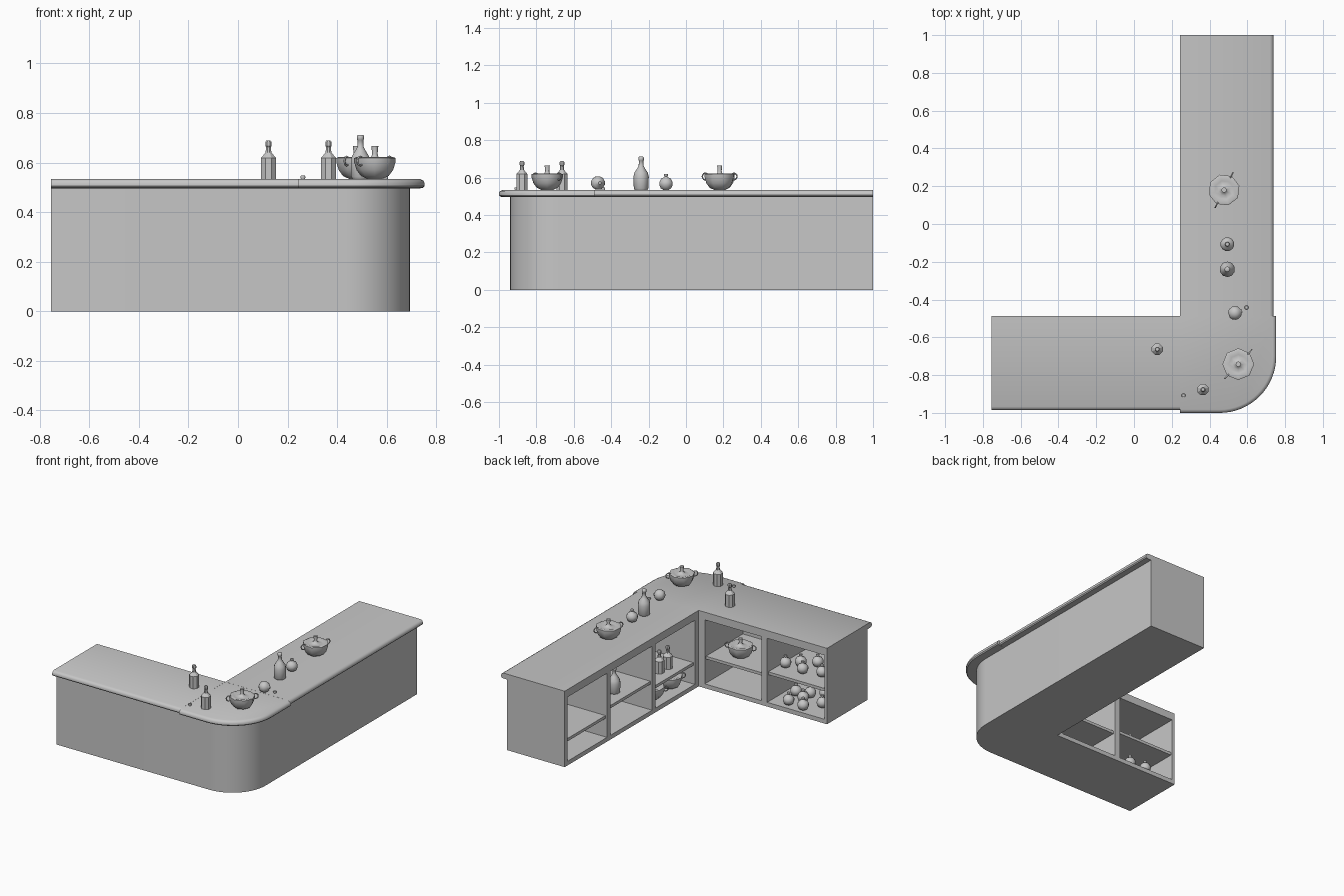
import bpy, bmesh, math
from mathutils import Matrix, Vector

old = bpy.data.objects.get("Cube")
if old:
    bpy.data.objects.remove(old)

GREY = (0.57, 0.57, 0.57, 1)
grey = bpy.data.materials.new("light grey")
grey.use_nodes = True
grey.diffuse_color = GREY
grey.node_tree.nodes["Principled BSDF"].inputs["Base Color"].default_value = GREY


def finish(name, bm, angle=35):
    bmesh.ops.recalc_face_normals(bm, faces=bm.faces)
    mesh = bpy.data.meshes.new(name)
    bm.to_mesh(mesh)
    bm.free()
    mesh.materials.append(grey)
    mesh.shade_smooth()
    mesh.set_sharp_from_angle(angle=math.radians(angle))
    obj = bpy.data.objects.new(name, mesh)
    bpy.context.collection.objects.link(obj)
    return obj


def loft(bm, rings):
    """Join rings of points with quads and cap both ends."""
    loops = [[bm.verts.new(p) for p in ring] for ring in rings]
    n = len(loops[0])
    for a, b in zip(loops, loops[1:]):
        for i in range(n):
            j = (i + 1) % n
            bm.faces.new((a[i], a[j], b[j], b[i]))
    bm.faces.new(loops[0][::-1])
    bm.faces.new(loops[-1])


def add_box(bm, x0, x1, y0, y1, z0, z1):
    size = Matrix.Diagonal((x1 - x0, y1 - y0, z1 - z0, 1))
    mid = Vector((x0 + x1, y0 + y1, z0 + z1)) / 2
    bmesh.ops.create_cube(bm, size=1, matrix=Matrix.Translation(mid) @ size)


def corner_arc(right, front, radius, steps=16):
    cx, cy = right - radius, front + radius
    turn = [math.pi / 2 * (i / steps - 1) for i in range(steps + 1)]
    return [(cx + radius * math.cos(t), cy + radius * math.sin(t)) for t in turn]


# Main dimensions
LEFT, IN_X, IN_Y, BACK = -0.755, 0.243, -0.488, 1.0
BODY_X, BODY_Y = 0.693, -0.94

# Cabinet body: L footprint with one round corner
outline = [(LEFT, IN_Y), (LEFT, BODY_Y)] + corner_arc(BODY_X, BODY_Y, 0.26)
outline += [(BODY_X, BACK), (IN_X, BACK), (IN_X, IN_Y)]
bm = bmesh.new()
loft(bm, [[(x, y, z) for x, y in outline] for z in (0, 0.5)])
body = finish("cabinet_body", bm)

# Open compartments: range along the wing and shelf height
front_cells = [(-0.735, -0.29, 0.24), (-0.246, 0.195, 0.22)]
side_cells = [(0.53, 0.97, 0.18), (0.03, 0.49, 0.23), (-0.445, -0.01, 0.18)]
bm = bmesh.new()
for a, b, _ in front_cells:
    add_box(bm, a, b, BODY_Y + 0.03, IN_Y + 0.02, 0.03, 0.48)
for a, b, _ in side_cells:
    add_box(bm, IN_X - 0.02, BODY_X - 0.03, a, b, 0.03, 0.48)
cutter = finish("compartment_cutter", bm)
cutter.hide_render = True
cut = body.modifiers.new("compartments", 'BOOLEAN')
cut.operation = 'DIFFERENCE'
cut.solver = 'EXACT'
cut.object = cutter
bpy.context.view_layer.objects.active = body
body.select_set(True)
bpy.ops.object.modifier_apply(modifier=cut.name)
bpy.ops.object.shade_smooth_by_angle(angle=math.radians(35))
bpy.data.objects.remove(cutter)

# Shelves
for a, b, z in front_cells:
    bm = bmesh.new()
    add_box(bm, a, b, BODY_Y + 0.03, IN_Y - 0.012, z - 0.02, z)
    finish("front_wing_shelf", bm)
for a, b, z in side_cells:
    bm = bmesh.new()
    add_box(bm, IN_X + 0.012, BODY_X - 0.03, a, b, z - 0.02, z)
    finish("side_wing_shelf", bm)

# Countertops: rounded edge given as (inset, height)
edge = [(0.02, 0.496), (0.006, 0.499), (0, 0.506), (0, 0.518), (0.006, 0.528), (0.018, 0.534)]
bm = bmesh.new()
section = [(IN_Y, 0.496)] + [(-0.985 + o, z) for o, z in edge] + [(IN_Y, 0.534)]
loft(bm, [[(x, y, z) for y, z in section] for x in (LEFT, IN_X)])
finish("front_countertop", bm)
bm = bmesh.new()
section = [(IN_X, 0.496)] + [(0.738 - o, z) for o, z in edge] + [(IN_X, 0.534)]
loft(bm, [[(x, y, z) for x, z in section] for y in (IN_Y, BACK)])
finish("side_countertop", bm)
bm = bmesh.new()
rings = []
for o, z in edge:
    ring = [(IN_X, IN_Y), (IN_X, -1 + o)] + corner_arc(0.753 - o, -1 + o, 0.3 - o)
    rings.append([(x, y, z - 0.0005) for x, y in ring + [(0.753 - o, IN_Y)]])
loft(bm, rings)
finish("corner_countertop", bm)


# Turned tableware
def lathe(name, profile, sides, loc, angle=35, tilt=(0, 0, 0)):
    bm = bmesh.new()
    rings = []
    for r, z in profile:
        turn = [2 * math.pi * (i + 0.5) / sides for i in range(sides)]
        rings.append([(r * math.cos(t), r * math.sin(t), z) for t in turn])
    loft(bm, rings)
    obj = finish(name, bm, angle)
    obj.location = loc
    obj.rotation_euler = tilt


POT = [(0.03, 0), (0.056, 0.012), (0.074, 0.036), (0.083, 0.066), (0.084, 0.084), (0.074, 0.088),
       (0.05, 0.08), (0.03, 0.082), (0.014, 0.09), (0.011, 0.1), (0.014, 0.132)]
JAR = [(0.014, 0), (0.029, 0.009), (0.037, 0.028), (0.037, 0.042), (0.027, 0.06), (0.01, 0.068),
       (0.008, 0.073), (0.012, 0.079), (0.01, 0.086)]
ROUND_BOTTLE = [(0.034, 0), (0.039, 0.008), (0.041, 0.07), (0.036, 0.092), (0.021, 0.115),
                (0.013, 0.13), (0.012, 0.156), (0.015, 0.159), (0.015, 0.174), (0.01, 0.178)]
FACET_BOTTLE = [(0.032, 0), (0.032, 0.085), (0.013, 0.106), (0.01, 0.128), (0.014, 0.134),
                (0.014, 0.148), (0.009, 0.155)]
STOPPER = [(0.008, 0), (0.011, 0.008), (0.009, 0.016)]


def pot(x, y, z, heading):
    lathe("cooking_pot", POT, 8, (x, y, z), 50, (0, 0, heading - 0.43))
    # Two upright ring handles
    for side in (heading, heading + math.pi):
        bm = bmesh.new()
        rings = []
        for i in range(13):
            t = 2 * math.pi * i / 12
            ring = []
            for k in range(6):
                u = 2 * math.pi * k / 6
                r = 0.018 + 0.004 * math.cos(u)
                ring.append((0.086 + r * math.cos(t), 0.004 * math.sin(u), 0.072 + r * math.sin(t)))
            rings.append(ring)
        loft(bm, rings)
        bmesh.ops.delete(bm, geom=[f for f in bm.faces if len(f.verts) == 6], context='FACES_ONLY')
        bmesh.ops.remove_doubles(bm, verts=bm.verts, dist=0.0001)
        handle = finish("pot_handle", bm, 70)
        handle.location = (x, y, z)
        handle.rotation_euler.z = side


TOP = 0.534
for x, y, z, heading in [(0.477, 0.18, TOP, 1.1), (0.552, -0.742, TOP, 0.82), (0.01, -0.62, 0.22, 0.3),
                         (0.35, -0.32, 0.03, 0.9), (0.35, -0.12, 0.03, 0.5)]:
    pot(x, y, z, heading)

for loc in [(0.494, -0.24, TOP), (0.35, 0.297, 0.23)]:
    lathe("round_bottle", ROUND_BOTTLE, 10, loc, 50)

for loc in [(0.123, -0.663, TOP), (0.365, -0.877, TOP), (0.35, -0.205, 0.18), (0.345, -0.29, 0.18)]:
    lathe("faceted_bottle", FACET_BOTTLE, 8, loc, 30)

# Jars on the counter, one of them lying down, and loose stoppers
lathe("round_jar", JAR, 12, (0.494, -0.107, TOP), 50)
lathe("fallen_jar", JAR[:7], 12, (0.502, -0.48, TOP + 0.037), 50, (0, math.pi / 2, 0.27))
for x, y in [(0.596, -0.442), (0.262, -0.907)]:
    lathe("loose_stopper", STOPPER, 8, (x, y, TOP - 0.002), 50)

# Jars stored in the end compartment
shelf_jars = [(-0.34, -0.62), (-0.48, -0.61), (-0.5, -0.75), (-0.61, -0.64), (-0.41, -0.69)]
floor_jars = [(-0.38, -0.68), (-0.42, -0.54), (-0.54, -0.53), (-0.47, -0.71),
              (-0.55, -0.76), (-0.62, -0.63), (-0.47, -0.63)]
for spots, z in ((shelf_jars, 0.24), (floor_jars, 0.03)):
    for x, y in spots:
        lathe("stored_jar", JAR, 12, (x, y, z), 50)
